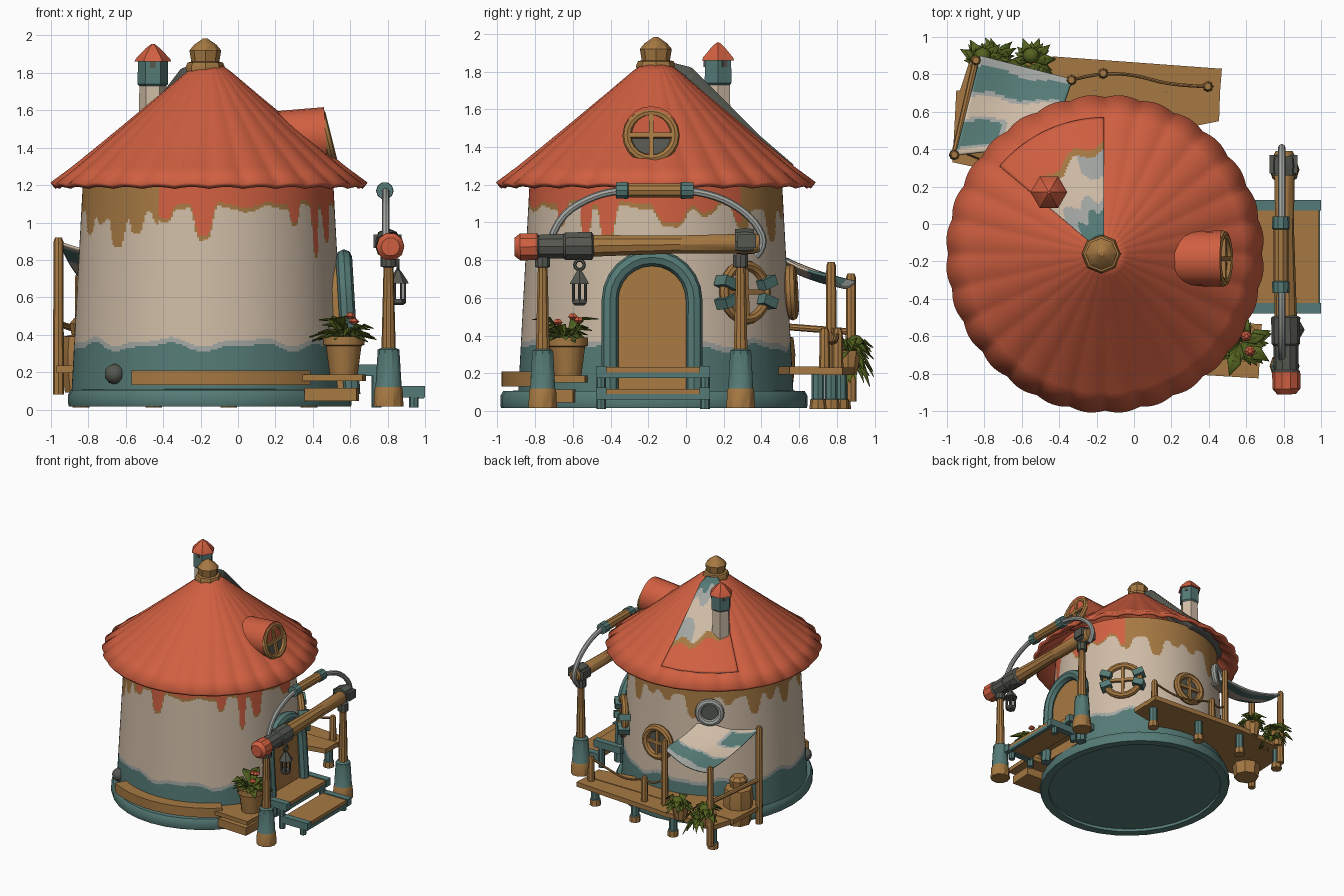
import bpy, bmesh, math, random
from mathutils import Vector, Matrix

if "Cube" in bpy.data.objects:
    bpy.data.objects.remove(bpy.data.objects["Cube"])
random.seed(4)
pi, sin, cos = math.pi, math.sin, math.cos
COL = dict(orange=(.63, .115, .052), wood=(.38, .19, .055), teal=(.09, .195, .18), cream=(.62, .50, .38),
           pale_grey=(.36, .38, .36), dark_grey=(.09, .095, .08), leaf=(.085, .125, .014))
MATS = {}
for k, c in COL.items():
    MATS[k] = bpy.data.materials.new(k)
    MATS[k].diffuse_color = (*c, 1)
CX, CY = -.16, -.16

def mesh(name, verts, faces, mats, M=None, solid=0):
    """mats: one colour name, or a list with one name per face"""
    me = bpy.data.meshes.new(name)
    me.from_pydata([tuple(v) for v in verts], [], faces)
    used = [mats] if isinstance(mats, str) else sorted(set(mats))
    for m in used:
        me.materials.append(MATS[m])
    if not isinstance(mats, str):
        for p, m in zip(me.polygons, mats):
            p.material_index = used.index(m)
    bm = bmesh.new(); bm.from_mesh(me)
    bmesh.ops.recalc_face_normals(bm, faces=bm.faces)
    bm.to_mesh(me); bm.free()
    ob = bpy.data.objects.new(name, me)
    bpy.context.collection.objects.link(ob)
    if M: ob.matrix_world = M
    if solid:
        md = ob.modifiers.new("thickness", 'SOLIDIFY'); md.thickness = solid; md.offset = -1
    return ob

def frame(loc, axis=(0, 0, 1)):
    return Matrix.Translation(loc) @ Vector(axis).to_track_quat('Z', 'Y').to_matrix().to_4x4()

def lathe(name, prof, mats, loc, axis=(0, 0, 1), n=12):
    """mats: one colour, or one per profile segment"""
    V = [(r * cos(2*pi*j/n), r * sin(2*pi*j/n), z) for r, z in prof for j in range(n)]
    F, S, m = [], [], len(prof) - 1
    for i in range(m):
        for j in range(n):
            F.append((i*n+j, i*n+(j+1) % n, (i+1)*n+(j+1) % n, (i+1)*n+j))
            S.append(mats if isinstance(mats, str) else mats[i])
    F += [tuple(range(n))[::-1], tuple(range(m*n, m*n+n))]
    S += [S[0], S[-1]]
    return mesh(name, V, F, S, frame(loc, axis))

def box(name, c, s, mat, rot=0, M=None):
    V = [(x*s[0]/2, y*s[1]/2, z*s[2]/2) for x in (-1, 1) for y in (-1, 1) for z in (-1, 1)]
    F = [(0, 1, 3, 2), (4, 6, 7, 5), (0, 4, 5, 1), (2, 3, 7, 6), (0, 2, 6, 4), (1, 5, 7, 3)]
    T = Matrix.Translation(c) @ Matrix.Rotation(rot, 4, 'Z')
    return mesh(name, V, F, mat, M @ T if M else T)

def tube(name, pts, r, mat, smooth=True):
    cu = bpy.data.curves.new(name, 'CURVE'); cu.dimensions = '3D'
    cu.bevel_depth = r; cu.bevel_resolution = 2; cu.use_fill_caps = True
    sp = cu.splines.new('NURBS' if smooth else 'POLY')
    sp.points.add(len(pts) - 1)
    for p, q in zip(sp.points, pts): p.co = (*q, 1)
    if smooth: sp.use_endpoint_u = True; sp.order_u = 3; sp.resolution_u = 4
    cu.materials.append(MATS[mat])
    ob = bpy.data.objects.new(name, cu)
    bpy.context.collection.objects.link(ob)
    bpy.context.view_layer.objects.active = ob; ob.select_set(True)
    bpy.ops.object.convert(target='MESH'); ob.select_set(False)

def ring(name, M, R, r, mat, n=20, k=8):
    V = [((R+r*cos(b))*cos(a), (R+r*cos(b))*sin(a), r*sin(b))
         for a in (2*pi*i/n for i in range(n)) for b in (2*pi*j/k for j in range(k))]
    F = [(i*k+j, (i+1) % n*k+j, (i+1) % n*k+(j+1) % k, i*k+(j+1) % k) for i in range(n) for j in range(k)]
    mesh(name, V, F, mat, M)

def prism(name, pts, d, mat):
    n = len(pts)
    V = [Vector(p) for p in pts]; V += [v + Vector(d) for v in V]
    mesh(name, V, [tuple(range(n)), tuple(range(n, 2*n))] + [(i, (i+1) % n, n+(i+1) % n, n+i) for i in range(n)], mat)

def wall_r(z): return .735 - .054 * z
def on_wall(deg, z, out=0):
    a = math.radians(deg); r = wall_r(z) + out
    return frame((CX + r*cos(a), CY + r*sin(a), z), (cos(a), sin(a), .05))

# ---- wall with wavy teal foot and paint drips: (degrees, depth, half width)
drips = [(202, .13, 5), (214, .06, 5), (225, .2, 5), (236, .11, 4), (249, .09, 5), (268, .19, 4.5), (290, .03, 6), (313, .11, 3),
         (327, .27, 2.5), (338, .2, 4), (7, .12, 7), (24, .05, 5), (42, .1, 5), (64, .15, 5)]
drips += [(80 + 14*i + random.uniform(-3, 3), random.uniform(.04, .2), random.uniform(3, 5)) for i in range(8)]
def paint(a, z):
    low = .335 + .018*sin(9*a) + .010*sin(17*a + 1)
    if z < low: return 'teal'
    if z < low + .028: return 'pale_grey'
    deg = math.degrees(a)
    red = deg > 247 or deg < 42
    e = (1.085 if red else 1.06) + .012*sin(15*a)
    for c, d, w in drips:
        t = (deg - c + 180) % 360 - 180
        e -= d * math.exp(-(t/w)**4)
    if z < e: return 'cream'
    return 'orange' if red and z > e + .022 else 'wood'
NA, NZ, H = 360, 126, 1.26
V = [(CX + wall_r(H*i/NZ)*cos(2*pi*j/NA), CY + wall_r(H*i/NZ)*sin(2*pi*j/NA), H*i/NZ) for i in range(NZ+1) for j in range(NA)]
F = [(i*NA+j, i*NA+(j+1) % NA, (i+1)*NA+(j+1) % NA, (i+1)*NA+j) for i in range(4, NZ) for j in range(NA)]
mesh("wall", V, F, [paint(2*pi*(k % NA + .5)/NA, H*(k//NA + 4.5)/NZ) for k in range(len(F))])
base = lathe("base_ring", [(.74, .04), (.74, .015), (.81, .015), (.815, .03), (.815, .08), (.80, .105), (.7, .11)], 'teal', (-.15, -.17, 0), n=36)
base.scale = (.93, 1, 1)

# ---- pleated roof, back patch, finial, chimney
RP = [(.05, 1.855), (.12, 1.805), (.25, 1.695), (.37, 1.595), (.5, 1.487), (.62, 1.388), (.74, 1.29), (.845, 1.21)]
N = 224
V = []
for r, z in RP:
    for j in range(N):
        a = 2*pi*j/N; s = abs(sin(14*a)); t = r/.84
        rr = r * (1 + .016*(s - .5)*t**6)
        V.append((CX + .005 + rr*cos(a), CY + rr*sin(a), z + .011*(s - .6)*t))
mesh("roof", V, [(i*N+j, (i+1)*N+j, (i+1)*N+(j+1) % N, i*N+(j+1) % N) for i in range(len(RP)-1) for j in range(N)], 'orange', solid=.03)
PR, PA = 48, 32
def patch_h(r): return 1.845 - .25*(r-.1) if r < .19 else 1.822 - 1.0*(r-.19) if r < .55 else 1.462 - .86*(r-.55)
V, F, S = [], [], []
for i in range(PR+1):
    for j in range(PA+1):
        r = .1 + .63*i/PR; a = math.radians(90 + 50*j/PA)
        V.append((CX + r*cos(a), CY + r*sin(a), patch_h(r)))
for i in range(PR):
    for j in range(PA):
        F.append((i*(PA+1)+j, (i+1)*(PA+1)+j, (i+1)*(PA+1)+j+1, i*(PA+1)+j+1))
        u = j/PA; r = .1 + .63*(i+.5)/PR + .025*sin(u*14); e = .56 - .12*u
        S.append('teal' if r < .25 - .08*u else 'pale_grey' if r < .3 or (u < .3 and r > .42 and r < e) else
                 'cream' if r < e else 'wood' if r < e + .035 else 'orange')
patch = mesh("roof_patch", V, F, S, solid=.09)
patch.data.materials.append(MATS['dark_grey']); patch.modifiers[0].material_offset_rim = 9   # dark side walls
lathe("finial", [(.1, 1.8), (.105, 1.83), (.095, 1.855), (.075, 1.86), (.085, 1.92), (.06, 1.95), (.01, 1.985)], 'wood', (-.175, CY, 0), n=8)
lathe("chimney", [(.078, 1.5), (.072, 1.73), (.082, 1.74), (.08, 1.87)], ['cream', 'teal', 'teal'], (-.455, .17, 0), n=6)
lathe("chimney_cap", [(.098, 1.86), (.092, 1.875), (.04, 1.93), (.008, 1.955)], 'orange', (-.455, .17, 0), n=6)
for a in (30, 150, 270):
    box("chimney_vent", (-.455 + .07*cos(math.radians(a)), .17 + .07*sin(math.radians(a)), 1.845), (.012, .03, .04), 'dark_grey', math.radians(a))

# ---- round windows
def round_window(name, M, R, r, glass, clamps=()):
    ring(name + "_frame", M, R, r, 'wood')
    lathe(name + "_glass", [(R, -.05), (R, -.005)], glass, (0, 0, 0), n=20).matrix_world = M
    box(name + "_bar_v", (0, 0, .005), (.025, 2*R, .025), 'wood', M=M)
    box(name + "_bar_h", (0, 0, .005), (2*R, .025, .025), 'wood', M=M)
    for a in clamps:
        a = math.radians(a)
        box(name + "_clamp", (R*cos(a), R*sin(a), .01), (.09, .055, .09), 'teal', a, M)
lathe("dormer_roof", [(.11, 0), (.145, .22), (.15, .45)], 'orange', (.02, -.185, 1.44), (1, 0, .06), n=20)
round_window("dormer_window", frame((.475, -.185, 1.46), (1, 0, .25)), .128, .024, 'dark_grey')
round_window("side_window", on_wall(41, .63, .02), .145, .028, 'cream', (-20, 20, 160, 200))
round_window("back_window", on_wall(87, .63, .02), .12, .03, 'dark_grey')
ring("porthole_frame", on_wall(122, .95, .02), .09, .026, 'pale_grey')
lathe("porthole_glass", [(.085, -.04), (.085, .0)], 'dark_grey', (0, 0, 0), n=16).matrix_world = on_wall(122, .95, .02)
bpy.ops.mesh.primitive_ico_sphere_add(subdivisions=2, radius=.055, location=(-.66, -.69, .19))
bpy.context.object.name = "stone_knob"; bpy.context.object.data.materials.append(MATS['dark_grey'])

# ---- door
def arch(R, spring, z0, x):
    p = [(-R, z0), (-R, .35)] + [(R*cos(pi - pi*i/12), spring + R*sin(pi*i/12)) for i in range(13)] + [(R, .35), (R, z0)]
    return [(x - .06*z, -.18 + u, z) for u, z in p]
prism("door", arch(.21, .59, .1, .60), (-.12, 0, 0), 'wood')
tube("door_frame", arch(.223, .59, .08, .615), .044, 'teal', False)

# ---- steps
for name, x0, x1, z in (("upper_step", .55, .79, .21), ("lower_step", .76, .99, .095)):
    box(name, ((x0+x1)/2, -.175, z), (x1-x0, .54, .045), 'wood')
    for y in (-.45, .10):
        box(name + "_edge", ((x0+x1)/2, y, z), (x1-x0+.02, .055, .06), 'teal')
        lathe(name + "_leg", [(.026, 0.01), (.026, z)], 'teal', (x1 - .05, y, 0), n=8)
    box(name + "_nosing", (x1 - .01, -.175, z - .02), (.03, .6, .03), 'teal')

# ---- gate: posts, beam, arch rod
for y in (-.76, .29):
    lathe("gate_post", [(.08, .015), (.075, .11), (.07, .12), (.058, .32), (.038, .33), (.027, .76), (.042, .765), (.042, .83)],
          ['wood', 'wood', 'teal', 'teal', 'wood', 'dark_grey', 'dark_grey'], (.805, y, 0), n=10)
lathe("gate_beam", [(.05, 0), (.075, .03), (.075, .12), (.066, .13), (.068, .26), (.076, .27), (.078, .41), (.06, .42), (.05, .85), (.055, 1.28), (.045, 1.3)],
      ['orange', 'orange', 'dark_grey', 'dark_grey', 'dark_grey', 'dark_grey', 'dark_grey', 'wood', 'wood', 'wood'], (.815, -.91, .87), (-.01, 1, .015), n=10)
lathe("beam_joint", [(.065, 0), (.07, .05), (.065, .1)], 'dark_grey', (.80, .26, .9), (0, 1, 0), n=8)
box("joint_block", (.8, .32, .9), (.15, .1, .07), 'dark_grey')
tube("arch_rod", [(.79, y, z) for y, z in ((-.72, .9), (-.68, 1.03), (-.5, 1.14), (-.33, 1.175), (0, 1.175), (.2, 1.13), (.36, 1.02), (.43, .88), (.37, .82))], .02, 'pale_grey')
lathe("arch_wrap", [(.045, 0), (.047, .06), (.04, .065), (.04, .34), (.047, .345), (.045, .41)],
      ['teal', 'teal', 'wood', 'teal', 'teal'], (.785, -.37, 1.17), (0, 1, 0), n=10)

# ---- lantern
L = (.855, -.565, 0)
ring("lantern_loop", frame((.855, -.565, .775), (1, 0, 0)), .025, .009, 'dark_grey', 12, 6)
lathe("lantern_cap", [(.058, .675), (.05, .69), (.02, .735), (.008, .75)], 'dark_grey', L, n=6)
lathe("lantern_base", [(.03, .56), (.042, .57), (.042, .592)], 'dark_grey', L, n=6)
for i in range(6):
    x, y = .855 + .037*cos(i*pi/3), -.565 + .037*sin(i*pi/3)
    tube("lantern_bar", [(x, y, .58), (x, y, .685)], .007, 'dark_grey', False)

# ---- front bench and pot shelf
arc = [math.radians(240 + 72*i/16) for i in range(17)]
prism("front_bench", [(CX + .70*cos(a), CY + .70*sin(a), .13) for a in arc] + [(CX + .82*cos(a), CY + .82*sin(a), .13) for a in arc[::-1]], (0, 0, .08), 'wood')
box("pot_shelf", (.5, -.67, .17), (.35, .29, .035), 'wood', -.06)
box("pot_shelf_lower", (.5, -.69, .08), (.28, .2, .07), 'wood', -.06)
lathe("front_pot", [(.075, .185), (.095, .34), (.11, .345), (.11, .39), (.09, .385)], 'wood', (.565, -.63, 0), n=12)

# ---- plants
def plant(name, loc, n, length, droop=.6):
    V, F = [], []
    for i in range(n):
        a, up, l = random.uniform(0, 2*pi), random.uniform(.1, 1.0), length*random.uniform(.7, 1.1)
        d, s = Vector((cos(a), sin(a), 0)), Vector((-sin(a), cos(a), 0)) * l*.2
        b = Vector(loc); m = b + d*l*.55 + Vector((0, 0, up*l*.7)); t = b + d*l + Vector((0, 0, up*l*.9 - droop*l*.5))
        k = len(V)
        V += [b, m + s, m - Vector((0, 0, .012)), m - s, t]
        F += [(k, k+1, k+2), (k, k+2, k+3), (k+1, k+4, k+2), (k+2, k+4, k+3)]
    mesh(name, V, F, 'leaf', solid=.005)
plant("front_plant", (.57, -.635, .38), 30, .175, .5)
for x, y, z in ((.62, -.68, .47), (.55, -.57, .48), (.6, -.6, .5)):
    lathe("flower", [(.012, -.015), (.03, 0), (.012, .018)], 'orange', (x, y, z), n=6)
for x in (-.81, -.55):
    lathe("back_pot", [(.05, .2), (.07, .3), (.07, .32)], 'wood', (x, .86, 0), n=10)
    plant("back_plant", (x, .87, .3), 30, .13, 1.0)
    bpy.ops.mesh.primitive_ico_sphere_add(subdivisions=2, radius=.045, location=(x, .9, .36))
    bpy.context.object.name = "back_bud"; bpy.context.object.data.materials.append(MATS['leaf'])
plant("hanging_plant", (-.74, .89, .22), 26, .11, 1.8)

# ---- back deck, rail, awning, barrel
prism("deck_outer_plank", [(x, y, .19) for x, y in ((.47, .83), (.46, .705), (-.93, .715), (-.88, .87), (-.42, .895))], (0, 0, .04), 'wood')
prism("deck_inner_plank", [(x, y, .195) for x, y in ((.46, .705), (.455, .55), (-.3, .4), (-.6, .25), (-.97, .33), (-.95, .715))], (0, 0, .04), 'wood')
for x, y in ((.38, .7), (-.05, .77), (-.45, .82), (-.84, .83)):
    lathe("deck_leg", [(.045, .01), (.042, .06), (.034, .065), (.034, .2)], ['wood', 'teal', 'teal'], (x, y, 0), n=8)
for x, y, z0, z1 in ((-.165, .805, .2, .44), (.395, .735, .2, .44), (-.845, .875, .05, .73), (-.335, .77, .2, .79), (-.96, .37, .08, .92)):
    lathe("deck_post", [(.03, z0), (.026, z1 - .02), (.018, z1)], 'wood', (x, y, 0), n=8)
tube("rail_rope", [(-.335, .77, .45), (-.25, .79, .38), (-.165, .805, .42), (.0, .8, .36), (.2, .74, .36), (.395, .735, .42)], .009, 'wood')
tube("side_rail", [(-.96, .37, .46), (-.845, .875, .42)], .018, 'wood', False)
A, B, C, D = map(Vector, ((-.82, .90, .69), (-.33, .775, .72), (-.955, .37, .90), (-.45, .43, .87)))
n = 36
V = [(A.lerp(B, i/n)).lerp(C.lerp(D, i/n), j/n) - Vector((0, 0, .045*sin(pi*i/n) + .025*sin(pi*j/n))) for i in range(n+1) for j in range(n+1)]
def cloth(u, v):
    w = v + .03*sin(9*u)
    if w < .09: return 'pale_grey'
    if w < .36: return 'teal'
    if w < .40: return 'pale_grey'
    if .66 < w < .92 and u < .4: return 'teal'
    if .62 < w < .95 and u < .46: return 'pale_grey'
    return 'cream'
mesh("awning", V, [(i*(n+1)+j, i*(n+1)+j+1, (i+1)*(n+1)+j+1, (i+1)*(n+1)+j) for i in range(n) for j in range(n)],
     [cloth(i/n, j/n) for i in range(n) for j in range(n)], solid=.012)
lathe("barrel", [(.1, .09), (.115, .2), (.12, .3), (.11, .39), (.065, .4), (.075, .46), (.05, .49)], 'wood', (-.825, .46, 0), n=8)

# ---- shading: keep hard edges sharp
for ob in bpy.data.objects:
    ob.select_set(ob.type == 'MESH')
    if ob.type == 'MESH': bpy.context.view_layer.objects.active = ob
bpy.ops.object.shade_smooth_by_angle(angle=math.radians(35))

for m in bpy.data.materials:
    if m.users and not m.is_grease_pencil:
        m.use_nodes = True
        m.node_tree.nodes["Principled BSDF"].inputs["Base Color"].default_value = m.diffuse_color
